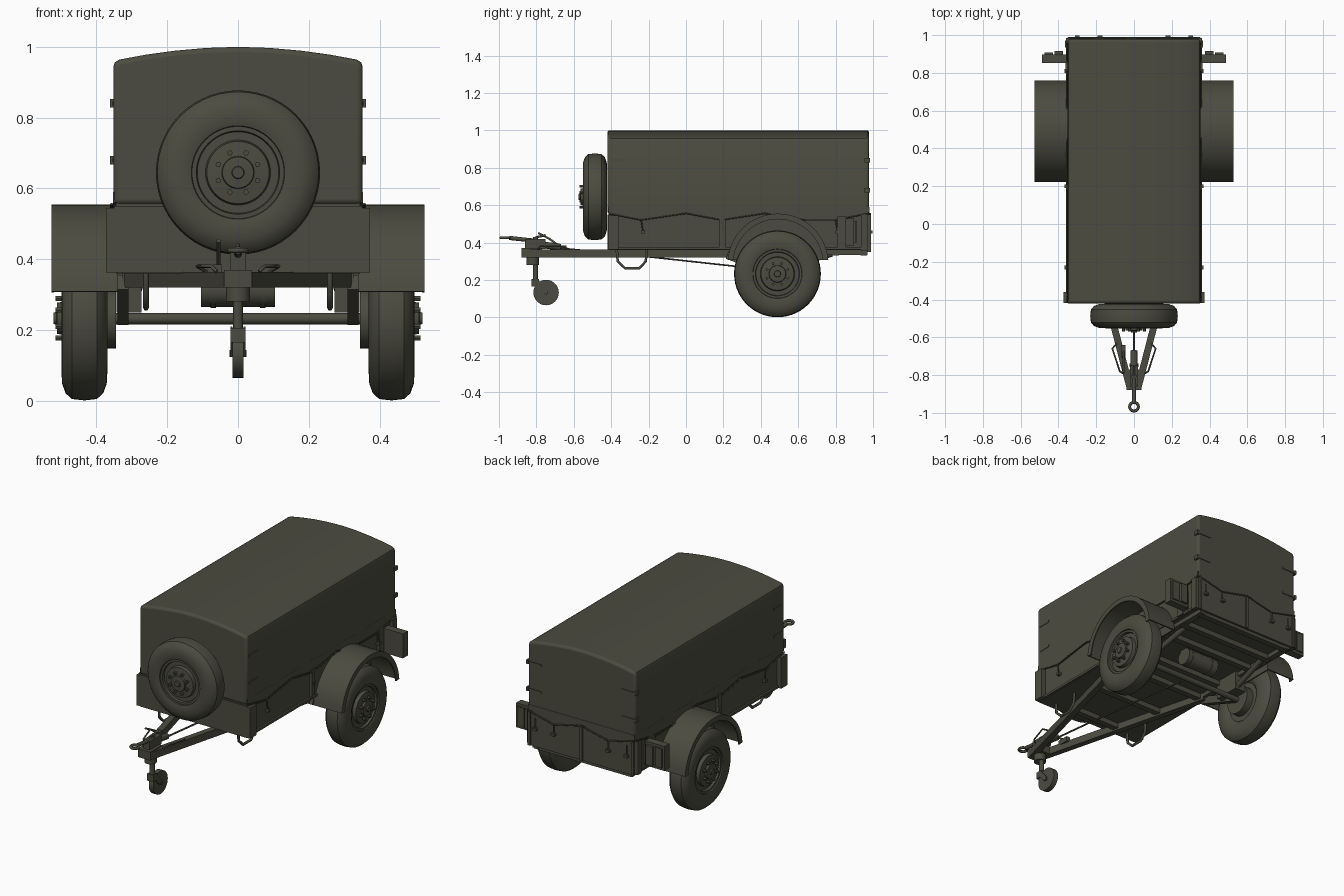
import bpy, bmesh, math
from mathutils import Vector, Matrix

if "Cube" in bpy.data.objects:
    bpy.data.objects.remove(bpy.data.objects["Cube"])

olive = bpy.data.materials.new("dark olive")
olive.diffuse_color = (0.072, 0.071, 0.052, 1)
olive.use_nodes = True
olive.node_tree.nodes["Principled BSDF"].inputs["Base Color"].default_value = olive.diffuse_color


def finish(name, bm, angle=35):
    bmesh.ops.recalc_face_normals(bm, faces=bm.faces)
    me = bpy.data.meshes.new(name)
    bm.to_mesh(me)
    bm.free()
    ob = bpy.data.objects.new(name, me)
    bpy.context.collection.objects.link(ob)
    me.materials.append(olive)
    bpy.ops.object.select_all(action='DESELECT')
    ob.select_set(True)
    bpy.context.view_layer.objects.active = ob
    bpy.ops.object.shade_smooth_by_angle(angle=math.radians(angle))
    return ob


def box(name, x, y, z):
    bm = bmesh.new()
    mid = [(a + b) / 2 for a, b in (x, y, z)]
    size = [abs(b - a) for a, b in (x, y, z)]
    bmesh.ops.create_cube(bm, size=1, matrix=Matrix.Translation(mid) @ Matrix.Diagonal((*size, 1)))
    return finish(name, bm)


def side_box(name, s, x, y, z):
    return box(name, sorted((s * x[0], s * x[1])), y, z)


def span(a, b):
    a, b = Vector(a), Vector(b)
    return Matrix.Translation((a + b) / 2), b - a


def beam(name, a, b, w, h):
    move, d = span(a, b)
    bm = bmesh.new()
    rot = d.to_track_quat('Y', 'Z').to_matrix().to_4x4()
    bmesh.ops.create_cube(bm, size=1, matrix=move @ rot @ Matrix.Diagonal((w, d.length, h, 1)))
    return finish(name, bm)


def rod(name, a, b, r, n=20):
    move, d = span(a, b)
    bm = bmesh.new()
    rot = d.to_track_quat('Z', 'Y').to_matrix().to_4x4()
    bmesh.ops.create_cone(bm, cap_ends=True, segments=n, radius1=r, radius2=r,
                          depth=d.length, matrix=move @ rot)
    return finish(name, bm)


def tube(name, pts, r, closed=False):
    cu = bpy.data.curves.new(name, 'CURVE')
    cu.dimensions = '3D'
    cu.bevel_depth, cu.bevel_resolution, cu.use_fill_caps = r, 1, True
    sp = cu.splines.new('POLY')
    sp.points.add(len(pts) - 1)
    for p, c in zip(sp.points, pts):
        p.co = (*c, 1)
    sp.use_cyclic_u = closed
    ob = bpy.data.objects.new(name, cu)
    bpy.context.collection.objects.link(ob)
    cu.materials.append(olive)
    bpy.ops.object.select_all(action='DESELECT')
    ob.select_set(True)
    bpy.context.view_layer.objects.active = ob
    bpy.ops.object.convert(target='MESH')


def prism(name, pts, axis, a, b, angle=35):
    # outline in (y, z) extruded along x, or in (x, z) extruded along y
    bm = bmesh.new()
    put = (lambda p, t: (t, *p)) if axis == 'x' else (lambda p, t: (p[0], t, p[1]))
    rings = [[bm.verts.new(put(p, t)) for p in pts] for t in (a, b)]
    n = len(pts)
    for r in rings:
        bm.faces.new(r)
    for i in range(n):
        j = (i + 1) % n
        bm.faces.new((rings[0][i], rings[0][j], rings[1][j], rings[1][i]))
    return finish(name, bm, angle)


def wheel(name, loc, turn):
    # lathe profile (outward offset, radius) spun round x, hub facing outward
    prof = [(.02, 0), (.02, .115), (.005, .13), (0, .15), (.002, .185), (.012, .212), (.03, .228),
            (.065, .232), (.10, .228), (.118, .212), (.128, .185), (.13, .15), (.125, .132),
            (.118, .13), (.118, .118), (.105, .115), (.105, .092), (.125, .088), (.13, .046),
            (.142, .044), (.144, .018), (.152, .016), (.152, 0)]
    bm = bmesh.new()
    vs = [bm.verts.new((t, 0, r)) for t, r in prof]
    es = [bm.edges.new(p) for p in zip(vs, vs[1:])]
    bmesh.ops.spin(bm, geom=vs + es, axis=(1, 0, 0), cent=(0, 0, 0), angle=math.tau, steps=56)
    bmesh.ops.remove_doubles(bm, verts=bm.verts, dist=1e-4)
    # wheel nuts
    for i in range(8):
        a = math.tau * (i + .5) / 8
        m = Matrix.Translation((.135, .06 * math.cos(a), .06 * math.sin(a))) @ Matrix.Rotation(math.pi / 2, 4, 'Y')
        bmesh.ops.create_cone(bm, cap_ends=True, segments=6, radius1=.008, radius2=.008, depth=.024, matrix=m)
    bmesh.ops.transform(bm, verts=bm.verts, matrix=Matrix.Translation(loc) @ Matrix.Rotation(turn, 4, 'Z'))
    return finish(name, bm, 32)


# canvas cover with crowned roof
half = [(.352, .555), (.352, .945), (.348, .956), (.336, .964), (.26, .978), (.18, .989), (.09, .997)]
outline = half + [(0, 1.0)] + [(-x, z) for x, z in reversed(half)]
cover = prism("canvas_cover", outline, 'y', -.421, .979, 30)
bev = cover.modifiers.new("bevel", 'BEVEL')
bev.width, bev.segments, bev.limit_method, bev.angle_limit = .014, 3, 'ANGLE', math.radians(50)

# cargo tub
box("cargo_tub", (-.345, .345), (-.415, .972), (.36, .58))
box("front_panel", (-.35, .35), (-.42, -.41), (.362, .55))
box("tailgate", (-.34, .34), (.968, .98), (.35, .55))
for x in (-.34, 0, .34):
    box("tailgate_rib", (x - .008, x + .008), (.978, .988), (.35, .55))

# cover skirt and lashing rope
side_low = [(-.415, .56), (-.24, .525), (0, .56), (.19, .525), (.42, .56), (.64, .525), (.8, .525), (.975, .56)]
rear_low = [(-.35, .56), (-.18, .52), (0, .56), (.18, .52), (.35, .56)]
for s in (-1, 1):
    prism("skirt_side", [(-.415, .59)] + side_low + [(.975, .59)], 'x', s * .345, s * .3525)
    tube("side_rope", [(s * .357, y, z - .004) for y, z in side_low], .004)
    for y in (-.24, .19, .8):
        tube("side_rope_tail", [(s * .357, y, .52), (s * .357, y + .01, .46)], .004)
        box("rope_hook", (s * .357 - .01, s * .357 + .01), (y, y + .02), (.448, .464))
prism("skirt_rear", [(-.35, .59)] + rear_low + [(.35, .59)], 'y', .97, .981)
tube("rear_rope", [(x, .985, z - .004) for x, z in rear_low], .004)

for s in (-1, 1):
    for x in (.18, .3):
        tube("rear_rope_tail", [(s * x, .985, .52), (s * x, .985, .46)], .004)
        side_box("rear_hook", s, (x - .012, x + .012), (.98, .998), (.45, .465))
    # corner posts and side ribs
    side_box("front_corner_post", s, (.34, .373), (-.418, -.36), (.362, .545))
    side_box("side_rib", s, (.34, .36), (.18, .21), (.365, .54))
    side_box("rear_corner_post", s, (.34, .364), (.935, .972), (.355, .55))
    side_box("tub_edge_rail", s, (.34, .356), (-.36, .94), (.362, .376))
    # cover straps
    for z in (.68, .84):
        side_box("rear_strap", s, (.265, .356), (.975, .983), (z - .006, z + .006))
        side_box("rear_buckle", s, (.348, .361), (.955, .984), (z - .012, z + .012))
        side_box("front_strap", s, (.348, .355), (-.4, -.32), (z - .006, z + .006))
    # tail light carriers
    side_box("light_bracket", s, (.34, .41), (.87, .885), (.39, .5))
    side_box("light_panel", s, (.358, .487), (.852, .898), (.385, .53))
    side_box("tail_lamp", s, (.375, .42), (.895, .915), (.4, .515))
    side_box("marker_lamp", s, (.43, .475), (.895, .907), (.4, .515))
    side_box("light_guard", s, (.345, .362), (.81, .855), (.365, .54))

# mudguards: arc shell with outer lip
cy, cz = .492, .285


def arc(r, a0, a1, n=28):
    return [(cy + r * math.cos(math.radians(a0 + (a1 - a0) * i / n)),
             cz + r * math.sin(math.radians(a0 + (a1 - a0) * i / n))) for i in range(n + 1)]


for s in (-1, 1):
    prism("mudguard", arc(.27, 5, 175) + arc(.262, 175, 5), 'x', s * .34, s * .527)
    prism("mudguard_lip", arc(.27, 5, 175) + arc(.24, 175, 5), 'x', s * .52, s * .527)
    prism("mudguard_inner", arc(.265, 5, 175), 'x', s * .342, s * .35)
    # road wheels, brake drums and suspension arms
    wheel("road_wheel", (s * .369, .489, .233), 0 if s > 0 else math.pi)
    rod("brake_drum", (s * .345, .489, .233), (s * .40, .489, .233), .085, 32)
    box("axle_mount", (s * .308 - .035, s * .308 + .035), (.4, .56), (.25, .36))
    beam("suspension_arm", (s * .325, .22, .335), (s * .325, .489, .235), .03, .045)
    rod("damper", (s * .3, .52, .27), (s * .28, .78, .34), .016)
    # drawbar leg and chassis rail
    beam("drawbar_leg", (s * .022, -.865, .342), (s * .31, .25, .342), .036, .044)
    beam("chassis_rail", (s * .31, .22, .35), (s * .31, .97, .35), .036, .03)
    # grab rail
    tube("grab_rail", [(s * .06, -.79, .365), (s * .075, -.78, .38), (s * .115, -.66, .38), (s * .09, -.63, .365)], .005)
    # folding step
    tube("side_step", [(s * .26, -.37, .36), (s * .26, -.365, .3), (s * .26, -.325, .262),
                       (s * .26, -.25, .262), (s * .26, -.215, .3), (s * .26, -.21, .36)], .008)

wheel("spare_wheel", (0, -.422, .645), -math.pi / 2)

# underframe
rod("axle", (-.37, .489, .232), (.37, .489, .232), .016)
for y, w in ((-.33, .17), (-.05, .23), (.22, .31), (.4, .32), (.65, .32), (.8, .32), (.95, .32)):
    box("cross_member", (-w, w), (y - .018, y + .018), (.33, .362))
rod("air_tank", (-.105, .56, .315), (.105, .56, .315), .05, 28)
for x in (-.07, .07):
    rod("tank_band", (x - .008, .56, .315), (x + .008, .56, .315), .053, 28)

# coupling head and tow eye
prism("coupling_plate", [(-.88, .32), (-.77, .32), (-.77, .37), (-.88, .37)], 'x', -.04, .04)
box("coupling_housing", (-.022, .022), (-.86, -.75), (.365, .42))
rod("tow_shaft", (0, -.945, .425), (0, -.76, .405), .011)
ring = [(.023 * math.cos(math.tau * i / 24), -.967 + .023 * math.sin(math.tau * i / 24), .425) for i in range(24)]
tube("tow_eye", ring, .008, True)
rod("overrun_sleeve", (0, -.78, .39), (0, -.67, .375), .018)
tube("brake_lever", [(-.055, -.66, .37), (-.055, -.73, .42), (-.055, -.79, .452)], .006)
box("lever_ratchet", (-.07, -.045), (-.71, -.64), (.355, .385))
tube("brake_cable", [(0, -.67, .37), (0, -.3, .335), (0, .48, .25)], .005)

# jockey wheel
rod("jockey_post", (0, -.805, .19), (0, -.805, .43), .014)
rod("jockey_clamp", (0, -.82, .28), (0, -.82, .32), .034)
rod("jockey_crank", (0, -.805, .428), (.0, -.75, .44), .006)
for s in (-1, 1):
    beam("jockey_fork", (s * .018, -.808, .2), (s * .018, -.75, .133), .006, .03)
box("jockey_fork_top", (-.021, .021), (-.825, -.785), (.165, .205))
rod("jockey_wheel", (-.015, -.748, .133), (.015, -.748, .133), .068, 32)
rod("jockey_axle", (-.024, -.748, .133), (.024, -.748, .133), .01)
